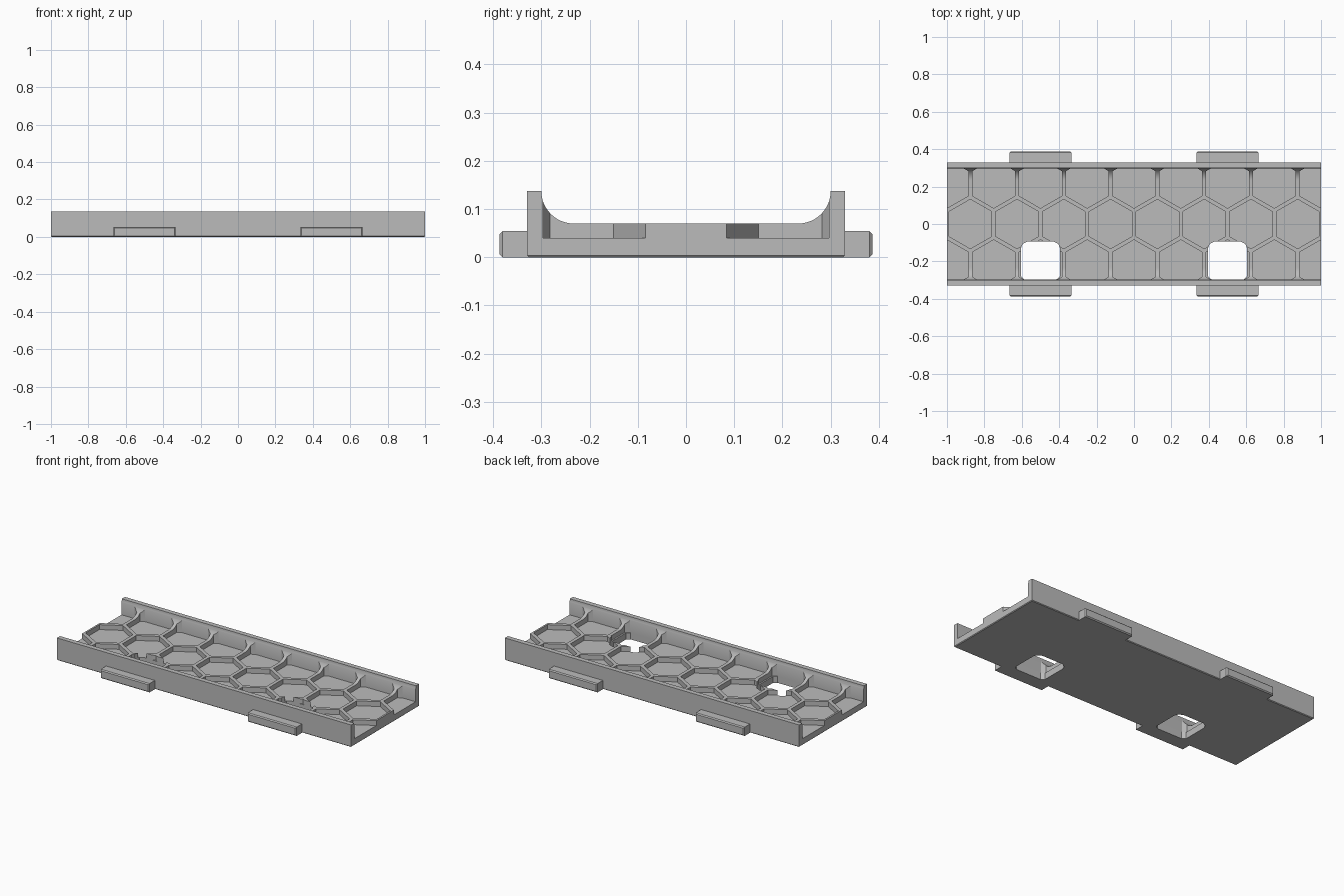
import bpy, bmesh
from math import sin, cos, pi, sqrt

cube = bpy.data.objects.get("Cube")
if cube:
    bpy.data.objects.remove(cube, do_unlink=True)

grey = bpy.data.materials.new("plain grey")
grey.use_nodes = True
grey.diffuse_color = (0.5, 0.5, 0.5, 1)
grey.node_tree.nodes["Principled BSDF"].inputs["Base Color"].default_value = (0.5, 0.5, 0.5, 1)

LENGTH, WALL_IN, WALL_OUT = 1.0, 0.30, 0.33
HEIGHT, FLOOR, POCKET = 0.137, 0.07, 0.04
PITCH, HEX_R, CLIP = 0.25, 0.132, 0.297


def prism(bm, points, direction):
    """Extrude a closed outline along a direction."""
    face = bm.faces.new([bm.verts.new(p) for p in points])
    new = bmesh.ops.extrude_face_region(bm, geom=[face])["geom"]
    bmesh.ops.translate(bm, vec=direction, verts=[v for v in new if isinstance(v, bmesh.types.BMVert)])


def finish(bm, name):
    bmesh.ops.recalc_face_normals(bm, faces=bm.faces[:])
    mesh = bpy.data.meshes.new(name)
    bm.to_mesh(mesh)
    bm.free()
    mesh.materials.append(grey)
    obj = bpy.data.objects.new(name, mesh)
    bpy.context.collection.objects.link(obj)
    return obj


def cut(target, cutter):
    mod = target.modifiers.new("cut", 'BOOLEAN')
    mod.operation, mod.solver, mod.object = 'DIFFERENCE', 'EXACT', cutter
    bpy.ops.object.select_all(action='DESELECT')
    bpy.context.view_layer.objects.active = target
    target.select_set(True)
    bpy.ops.object.modifier_apply(modifier=mod.name)
    bpy.data.objects.remove(cutter, do_unlink=True)


# Channel: flat floor, curved fillets and two upright walls
radius = HEIGHT - FLOOR
half = [(WALL_OUT, 0), (WALL_OUT, HEIGHT)]
for i in range(13):
    a = i / 12 * pi / 2
    half.append((WALL_IN - radius + radius * cos(a), HEIGHT - radius * sin(a)))
profile = half + [(-y, z) for y, z in reversed(half)]
bm = bmesh.new()
prism(bm, [(-LENGTH, y, z) for y, z in profile], (2 * LENGTH, 0, 0))
bottom = [e for e in bm.edges if all(v.co.z < 0.001 for v in e.verts)]
bmesh.ops.bevel(bm, geom=bottom, offset=0.004, segments=1, affect='EDGES')
channel = finish(bm, "channel")

# Honeycomb pockets, the outer rows trimmed at the walls
bm = bmesh.new()
w = HEX_R * sqrt(3) / 2
row = PITCH * sqrt(3) / 2
for i in range(8):
    x = (i - 3.5) * PITCH
    prism(bm, [(x + HEX_R * sin(k * pi / 3), HEX_R * cos(k * pi / 3), POCKET) for k in range(6)],
          (0, 0, 0.3))
top = CLIP - row
narrow = w - (top - HEX_R / 2) * sqrt(3)
outline = [(0, -HEX_R), (w, -HEX_R / 2), (w, HEX_R / 2), (narrow, top),
           (-narrow, top), (-w, HEX_R / 2), (-w, -HEX_R / 2)]
for side in (1, -1):
    for i in range(9):
        x = (i - 4) * PITCH
        prism(bm, [(x + px, side * (row + py), POCKET) for px, py in outline], (0, 0, 0.3))
cut(channel, finish(bm, "pocket_cutter"))

# Two openings through the floor beside the front wall
bm = bmesh.new()
opening = [(0.105, -0.28), (0.105, -0.13), (0.095, -0.107), (0.07, -0.093)]
opening = [(0.085, -CLIP)] + opening
opening += [(-x, y) for x, y in reversed(opening)]
for x in (-0.5, 0.5):
    prism(bm, [(x + px, py, -0.1) for px, py in opening], (0, 0, 0.5))
cut(channel, finish(bm, "opening_cutter"))

# Four side tabs with softened outer edges
for side, where in ((-1, "front"), (1, "back")):
    for x, hand in ((-0.5, "right"), (0.5, "left")):
        bm = bmesh.new()
        ys = sorted((side * 0.32, side * 0.387))
        prism(bm, [(x - 0.166, ys[0], 0), (x + 0.166, ys[0], 0),
                   (x + 0.166, ys[1], 0), (x - 0.166, ys[1], 0)], (0, 0, 0.054))
        outer = [e for e in bm.edges if all(abs(v.co.y) > 0.38 for v in e.verts)]
        bmesh.ops.bevel(bm, geom=outer, offset=0.006, segments=1, affect='EDGES')
        finish(bm, f"{where}_{hand}_tab")

# Smooth fillets, crisp corners
bpy.ops.object.select_all(action='DESELECT')
bpy.context.view_layer.objects.active = channel
channel.select_set(True)
bpy.ops.object.shade_smooth_by_angle(angle=pi / 9)
